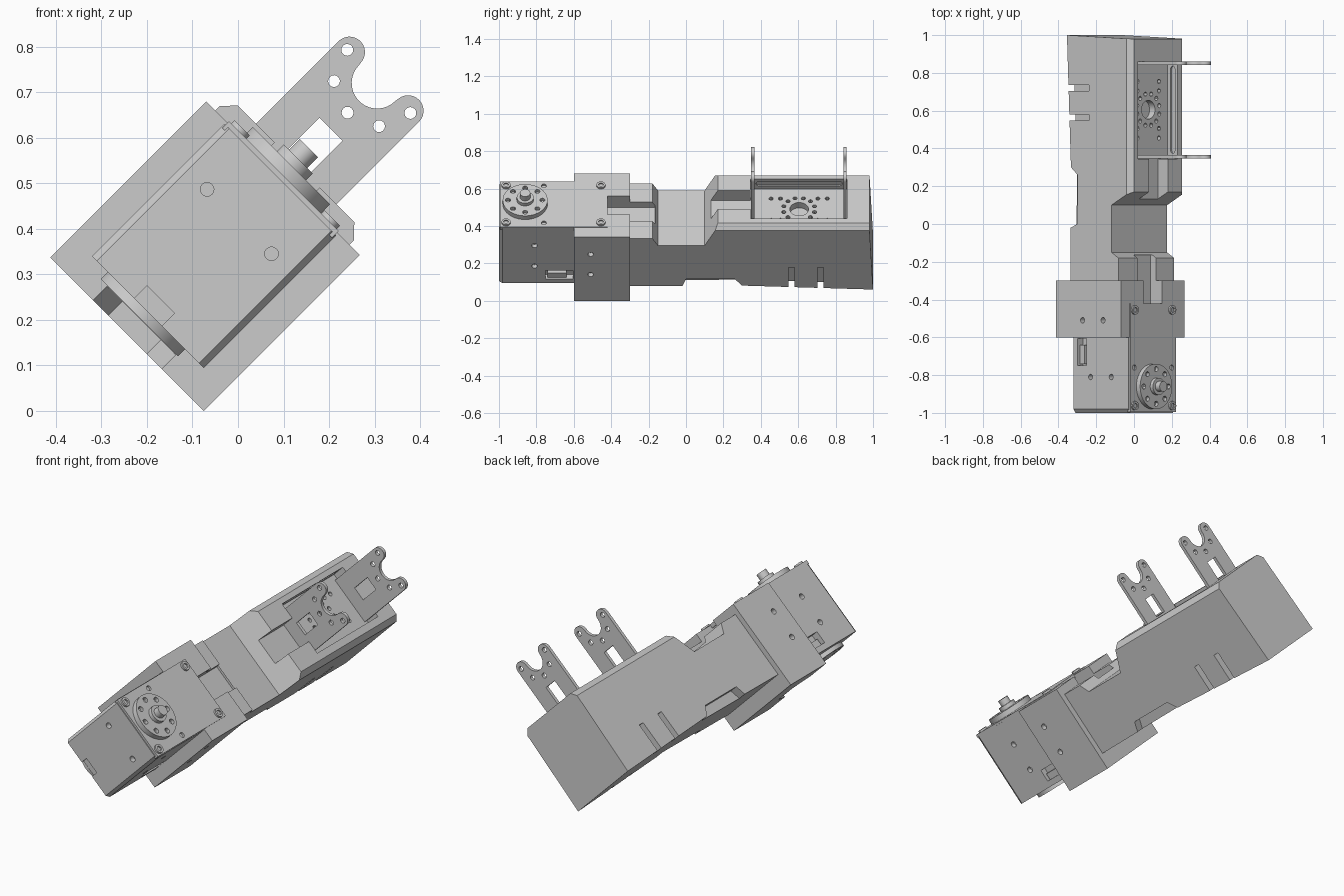
import bpy, bmesh
from math import sin, cos, pi, radians
from mathutils import Matrix

if "Cube" in bpy.data.objects:
    bpy.data.objects.remove(bpy.data.objects["Cube"])

# Everything is laid out in a straight frame (u, y, v), then rolled 45 degrees about y
ROLL = Matrix.Rotation(radians(-45), 4, 'Y')
V0 = 0.293          # centre line of the arm across v


def circle(cx, cy, r, n=24, a0=0.0, a1=2 * pi):
    full = abs(abs(a1 - a0) - 2 * pi) < 1e-6
    d = n if full else n - 1
    return [(cx + r * cos(a0 + (a1 - a0) * i / d), cy + r * sin(a0 + (a1 - a0) * i / d)) for i in range(n)]


def rect(x0, x1, y0, y1):
    return [(x0, y0), (x1, y0), (x1, y1), (x0, y1)]


def prism(pts, axis, lo, hi):
    """Extrude a 2D outline: axis u takes (y, v), y takes (u, v), v takes (u, y)."""
    return pts, axis, lo, hi


def build(name, *parts):
    bm = bmesh.new()
    for pts, axis, lo, hi in parts:
        def at(p, t):
            return {'u': (t, *p), 'y': (p[0], t, p[1]), 'v': (*p, t)}[axis]
        a = [bm.verts.new(at(p, lo)) for p in pts]
        b = [bm.verts.new(at(p, hi)) for p in pts]
        bm.faces.new(a)
        bm.faces.new(b[::-1])
        for i in range(len(pts)):
            j = (i + 1) % len(pts)
            bm.faces.new((a[j], a[i], b[i], b[j]))
    bmesh.ops.recalc_face_normals(bm, faces=bm.faces)
    me = bpy.data.meshes.new(name)
    bm.to_mesh(me)
    bm.free()
    ob = bpy.data.objects.new(name, me)
    bpy.context.collection.objects.link(ob)
    return ob


def boolean(ob, *parts, op='DIFFERENCE'):
    cutter = build("cutter", *parts)
    m = ob.modifiers.new("cut", 'BOOLEAN')
    m.object, m.operation, m.solver = cutter, op, 'EXACT'
    m.use_self = True
    bpy.context.view_layer.update()
    dg = bpy.context.evaluated_depsgraph_get()
    me = bpy.data.meshes.new_from_object(ob.evaluated_get(dg))
    ob.modifiers.clear()
    ob.data = me
    bpy.data.objects.remove(cutter)


# Arm body: side profile crossed with a chamfered section
body = build("arm_body", prism([
    (0.025, -0.32), (0.03, 0.30), (0.0, 1.0),
    (0.474, 0.98), (0.474, 0.17), (0.333, 0.10), (0.333, -0.15), (0.385, -0.18), (0.385, -0.32)],
    'v', 0.0, 0.6))
boolean(body, prism([(-0.1, 0.085), (0.445, 0.085), (0.474, 0.113), (0.474, 0.474), (0.445, 0.502),
                     (-0.1, 0.502)], 'y', -0.4, 1.1), op='INTERSECT')
# Servo pocket and cable channels
boolean(body, prism(rect(0.345, 0.86, 0.15, 0.445), 'u', 0.40, 0.6))
boolean(body, prism(rect(0.0, 0.40, 0.22, 0.36), 'u', 0.40, 0.6),
        prism(rect(-0.4, -0.165, 0.22, 0.36), 'u', 0.345, 0.6))
# Edge notches and short slots along the underside, on both flanks
for lo, hi in ((0.0, 0.13), (0.457, 0.6)):
    boolean(body, prism([(-0.1, -0.02), (0.025, -0.02), (0.08, 0.0), (0.08, 0.26), (0.03, 0.30), (-0.1, 0.30)],
                        'v', lo, hi),
            *[prism(rect(-0.1, 0.165, y - 0.016, y + 0.016), 'v', lo, hi) for y in (0.565, 0.72)])
# Servo face holes and side slots in the pocket
holes = [(0.605 + 0.085 * cos(i * pi / 6 + 0.26), V0 + 0.085 * sin(i * pi / 6 + 0.26)) for i in range(12)]
holes += [(0.605 + sy * d, V0 + sv * 0.08) for sy in (-1, 1) for sv in (-1, 1) for d in (0.1, 0.15)]
boolean(body, prism(circle(0.605, V0, 0.05), 'u', 0.36, 0.45),
        *[prism(circle(y, v, 0.0115, 12), 'u', 0.375, 0.45) for y, v in holes])
slot = circle(0.82, 0.44, 0.016, 9, -pi / 2, pi / 2) + circle(0.39, 0.44, 0.016, 9, pi / 2, 3 * pi / 2)
boolean(body, prism([(u, y) for y, u in slot], 'v', 0.142, 0.453))

# Collar between arm and front servo, with a tapered groove for the idler below
collar = build("collar", prism(rect(-0.053, 0.431, 0.053, 0.53), 'y', -0.6, -0.3))
boolean(collar, prism(rect(-0.43, -0.2, 0.22, 0.36), 'u', 0.345, 0.6))
boolean(collar, prism([(-0.65, 0.16), (-0.65, 0.42), (-0.50, 0.35), (-0.50, 0.23)], 'u', -0.1, -0.01))
boolean(collar, *[prism(circle(u, -0.51, 0.015, 16), 'v', lo, hi)
                  for u in (0.145, 0.298) for lo, hi in ((0.0, 0.08), (0.50, 0.6))])

# Front housing with tapered nose, screw holes and side cut-outs
front = build("front_housing", prism([(-0.59, 0.12), (-0.98, 0.12), (-1.0, 0.135), (-1.0, 0.452),
                                      (-0.98, 0.467), (-0.59, 0.467)], 'u', 0.014, 0.425))
boolean(front,
        *[prism(circle(u, -0.81, 0.015, 16), 'v', lo, hi)
          for u in (0.142, 0.296) for lo, hi in ((0.1, 0.145), (0.437, 0.5))],
        *[prism(circle(0.296, v, 0.015, 16), 'y', -1.1, -0.97) for v in (0.192, 0.392)],
        *[prism(rect(0.045, 0.11, -0.75, -0.605), 'v', lo, hi) for lo, hi in ((0.1, 0.155), (0.427, 0.5))])
boolean(front, prism(rect(-0.1, 0.053, 0.25, 0.336), 'y', -1.1, -0.985))
build("side_plug", *[prism(rect(0.045, 0.08, -0.74, -0.64), 'v', lo, hi)
                     for lo, hi in ((0.13, 0.16), (0.42, 0.45))])

# Front servo top plate and screws
plate = build("servo_plate", prism(rect(-0.995, -0.42, 0.123, 0.464), 'u', 0.415, 0.436))
corners = [(y, V0 + s * 0.14) for y in (-0.962, -0.455) for s in (-1, 1)]
small = [(-0.76, V0 + s * 0.14) for s in (-1, 1)]
boolean(plate, *[prism(circle(y, v, 0.014, 12), 'u', 0.422, 0.5) for y, v in small])
screws = build("plate_screws", *[prism(circle(y, v, 0.024, 20), 'u', 0.43, 0.446) for y, v in corners])
boolean(screws, *[prism(circle(y, v, 0.014, 6), 'u', 0.438, 0.5) for y, v in corners])

# Output horn on top, thin idler horn underneath
HY, HV = -0.86, 0.298
for name, lo, hi in (("output_horn", 0.43, 0.464), ("idler_horn", -0.008, 0.02)):
    horn = build(name, prism(circle(HY, HV, 0.12, 40), 'u', lo, hi))
    a, b = (lo + 0.015, 0.5) if lo > 0 else (-0.1, lo + 0.01)
    boolean(horn, *[prism(circle(HY + 0.092 * cos(i * pi / 4), HV + 0.092 * sin(i * pi / 4), 0.014, 12),
                          'u', a, b) for i in range(8)])
build("horn_hub", prism(circle(HY, HV, 0.045, 28), 'u', 0.455, 0.485))
build("horn_shaft", prism(circle(HY, HV, 0.028, 20), 'u', 0.48, 0.518))

# Pair of bracket arms: rounded fork tips, window and bolt holes
TU, DV, R = 0.730, 0.091, 0.034
outline = [(0.395, V0 - 0.125)]
outline += circle(TU, V0 - DV, R, 14, -pi / 2, pi * 0.45)
outline += circle(0.725, V0, 0.056, 18, -pi / 2, -3 * pi / 2)
outline += circle(TU, V0 + DV, R, 14, -pi * 0.45, pi / 2)
outline += [(0.395, V0 + 0.125)]
bolts = [(0.730, 0.098), (0.730, -0.098), (0.661, 0.07), (0.661, -0.07), (0.633, 0)]
for name, y in (("bracket_arm_front", 0.357), ("bracket_arm_rear", 0.85)):
    arm = build(name, prism(outline, 'y', y - 0.009, y + 0.009))
    boolean(arm, prism(rect(0.475, 0.582, V0 - 0.036, V0 + 0.036), 'y', 0, 1),
            *[prism(circle(u, V0 + dv, 0.013, 16), 'y', 0, 1) for u, dv in bolts])

# Roll into place and shade
for ob in bpy.context.scene.objects:
    ob.data.transform(ROLL)
    ob.select_set(True)
    bpy.context.view_layer.objects.active = ob
bpy.ops.object.shade_smooth_by_angle(angle=radians(30))
